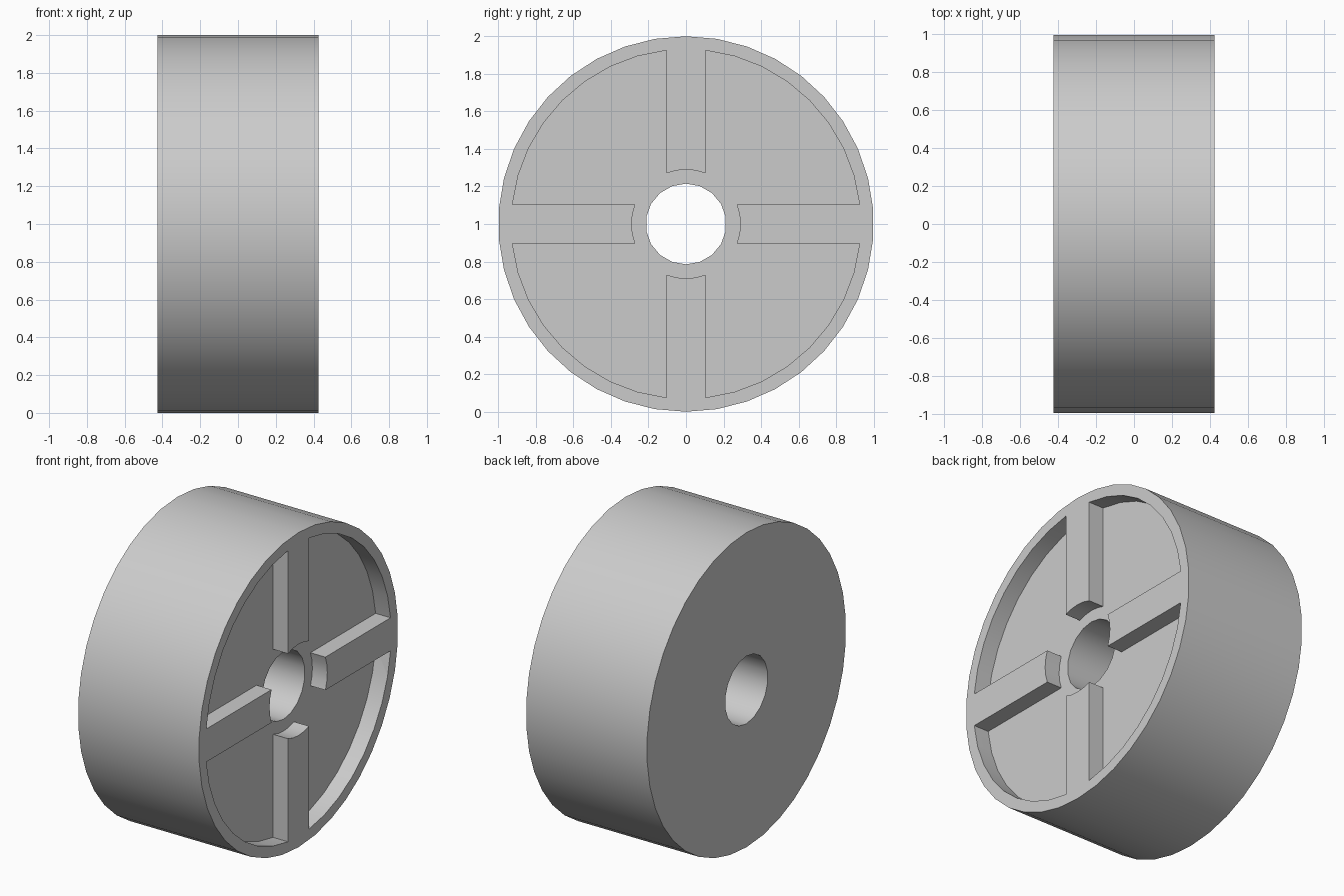
import bpy, bmesh, math

cube = bpy.data.objects.get("Cube")
if cube:
    bpy.data.objects.remove(cube, do_unlink=True)

HALF_WIDTH = 0.425
RIM = 0.931          # inner radius of the rim
HUB = 0.29           # radius where the spokes stop
SPOKE = 0.105        # half width of a spoke
POCKET = 0.105       # depth of the recess

grey = bpy.data.materials.new("light grey")
grey.use_nodes = True
colour = (0.6, 0.6, 0.6, 1)
grey.diffuse_color = colour
grey.node_tree.nodes["Principled BSDF"].inputs["Base Color"].default_value = colour


def arc(radius, start, end, steps):
    """Points (y, z) along an arc, both ends included."""
    angles = [start + (end - start) * i / steps for i in range(steps + 1)]
    return [(radius * math.cos(a), radius * math.sin(a)) for a in angles]


def circle(radius, sides):
    """Regular outline with one corner at the very top."""
    return arc(radius, math.pi / 2, math.pi * 2.5, sides)[:-1]


def prism(name, outline, x0, x1):
    """Extrude a (y, z) outline along x, around the wheel axis."""
    bm = bmesh.new()
    face = bm.faces.new([bm.verts.new((x0, y, z + 1)) for y, z in outline])
    top = bmesh.ops.extrude_face_region(bm, geom=[face])["geom"]
    moved = [v for v in top if isinstance(v, bmesh.types.BMVert)]
    bmesh.ops.translate(bm, verts=moved, vec=(x1 - x0, 0, 0))
    bmesh.ops.recalc_face_normals(bm, faces=bm.faces)
    mesh = bpy.data.meshes.new(name)
    bm.to_mesh(mesh)
    bm.free()
    mesh.materials.append(grey)
    obj = bpy.data.objects.new(name, mesh)
    bpy.context.collection.objects.link(obj)
    return obj


def cut(target, cutter):
    """Subtract the cutter and remove it."""
    mod = target.modifiers.new("cut", "BOOLEAN")
    mod.operation = "DIFFERENCE"
    mod.solver = "EXACT"
    mod.object = cutter
    bpy.context.view_layer.objects.active = target
    bpy.ops.object.modifier_apply(modifier=mod.name)
    bpy.data.objects.remove(cutter, do_unlink=True)


# Solid wheel body
wheel = prism("wheel", circle(1, 38), -HALF_WIDTH, HALF_WIDTH)

# Recess outline: four quadrants joined round the hub, leaving four spokes
outer = math.asin(SPOKE / RIM)
inner = math.asin(SPOKE / HUB)
outline = []
for quadrant in range(4):
    base = quadrant * math.pi / 2
    end = base + math.pi / 2
    outline += arc(RIM, base + outer, end - outer, 8)
    outline += arc(HUB, end - inner, end + inner, 4)
cut(wheel, prism("recess_cutter", outline, HALF_WIDTH - POCKET, 0.6))

# Axle hole right through
cut(wheel, prism("axle_hole_cutter", circle(0.215, 18), -0.6, 0.6))

# Smooth round walls, sharp rims
bpy.ops.object.select_all(action="DESELECT")
wheel.select_set(True)
bpy.context.view_layer.objects.active = wheel
bpy.ops.object.shade_smooth_by_angle(angle=math.radians(30))
